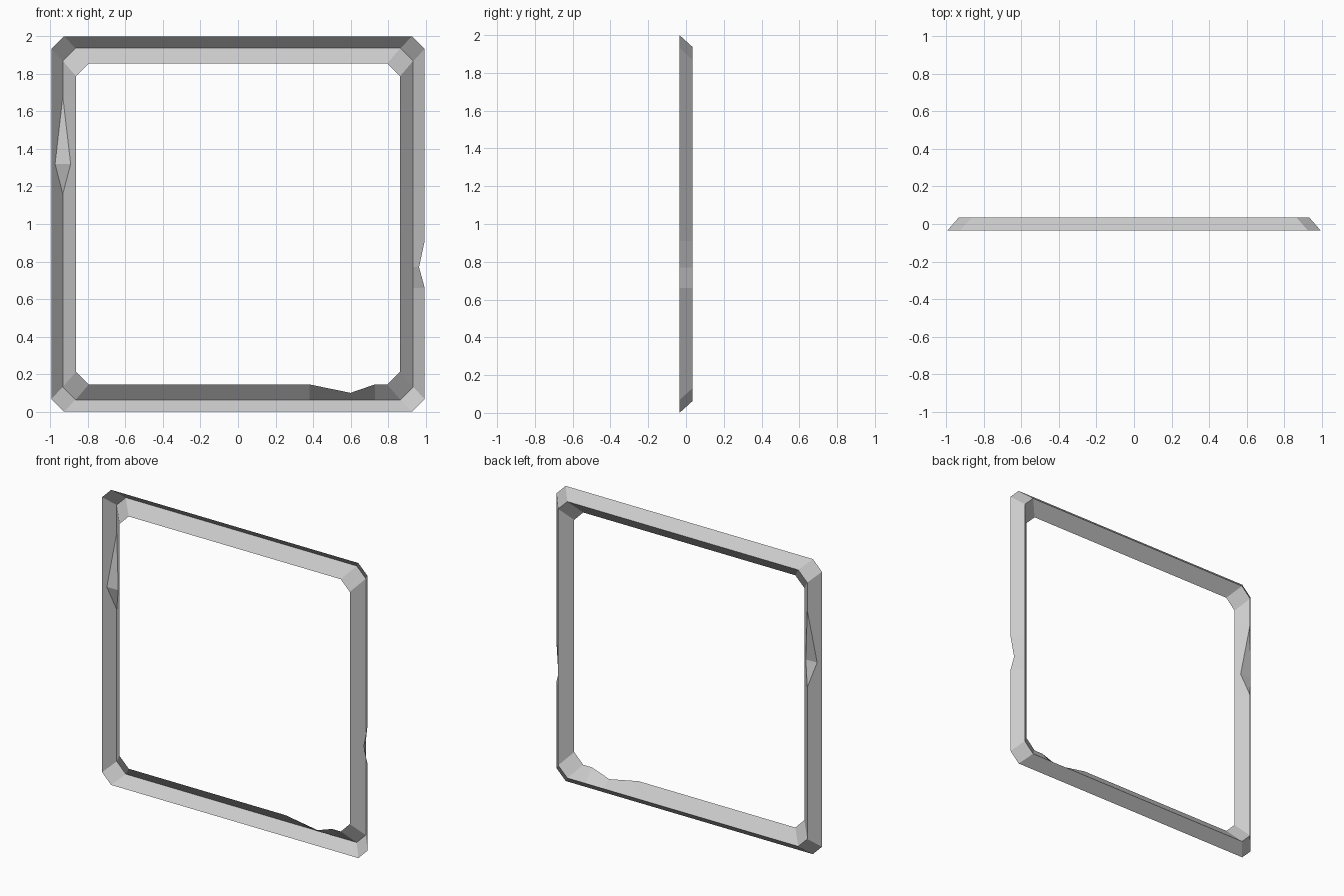
import bpy, bmesh

if "Cube" in bpy.data.objects:
    bpy.data.objects.remove(bpy.data.objects["Cube"])

D = 0.035
# V-shaped profile rows: (half width x, half height z, depth y); the ridge row is doubled for chips
ROWS = [(0.995, 1.0, -D), (0.934, 0.937, D), (0.934, 0.937, D), (0.863, 0.855, -D)]
CHAMFER = 0.068
# side directions, counter-clockwise from the front: bottom, right, top, left
SIDES = [((1, 0), (0, -1)), ((0, 1), (1, 0)), ((-1, 0), (0, 1)), ((0, -1), (-1, 0))]
# chips: side -> list of (position along side, {row: (distance outward, depth)})
CHIPS = {
    0: [(0.38, {}), (0.60, {3: (0.90, -D)}), (0.73, {})],
    1: [(-0.34, {}), (-0.23, {0: (0.965, -D)}), (-0.09, {})],
    3: [(-0.68, {}), (-0.32, {1: (0.975, -0.012), 2: (0.892, -0.009)}), (-0.16, {})],
}


def place(side, along, out, y):
    (ux, uz), (vx, vz) = SIDES[side]
    return (ux * along + vx * out, y, 1.0 + uz * along + vz * out)


def stations():
    for side in range(4):
        a, o = (0, 1) if side % 2 == 0 else (1, 0)
        yield [place(side, -(r[a] - CHAMFER), r[o], r[2]) for r in ROWS]
        for t, moved in CHIPS.get(side, []):
            yield [place(side, t, *moved.get(i, (r[o], r[2]))) for i, r in enumerate(ROWS)]
        yield [place(side, r[a] - CHAMFER, r[o], r[2]) for r in ROWS]


# Chamfered square frame, open V channel with the ridge at the back
bm = bmesh.new()
rings = [[bm.verts.new(p) for p in st] for st in stations()]
for i, cur in enumerate(rings):
    nxt = rings[(i + 1) % len(rings)]
    for j in range(3):
        bm.faces.new((cur[j + 1], nxt[j + 1], nxt[j], cur[j]))
bmesh.ops.remove_doubles(bm, verts=bm.verts, dist=0.0005)
mesh = bpy.data.meshes.new("window_frame")
bm.to_mesh(mesh)
bm.free()
frame = bpy.data.objects.new("window_frame", mesh)
bpy.context.collection.objects.link(frame)
